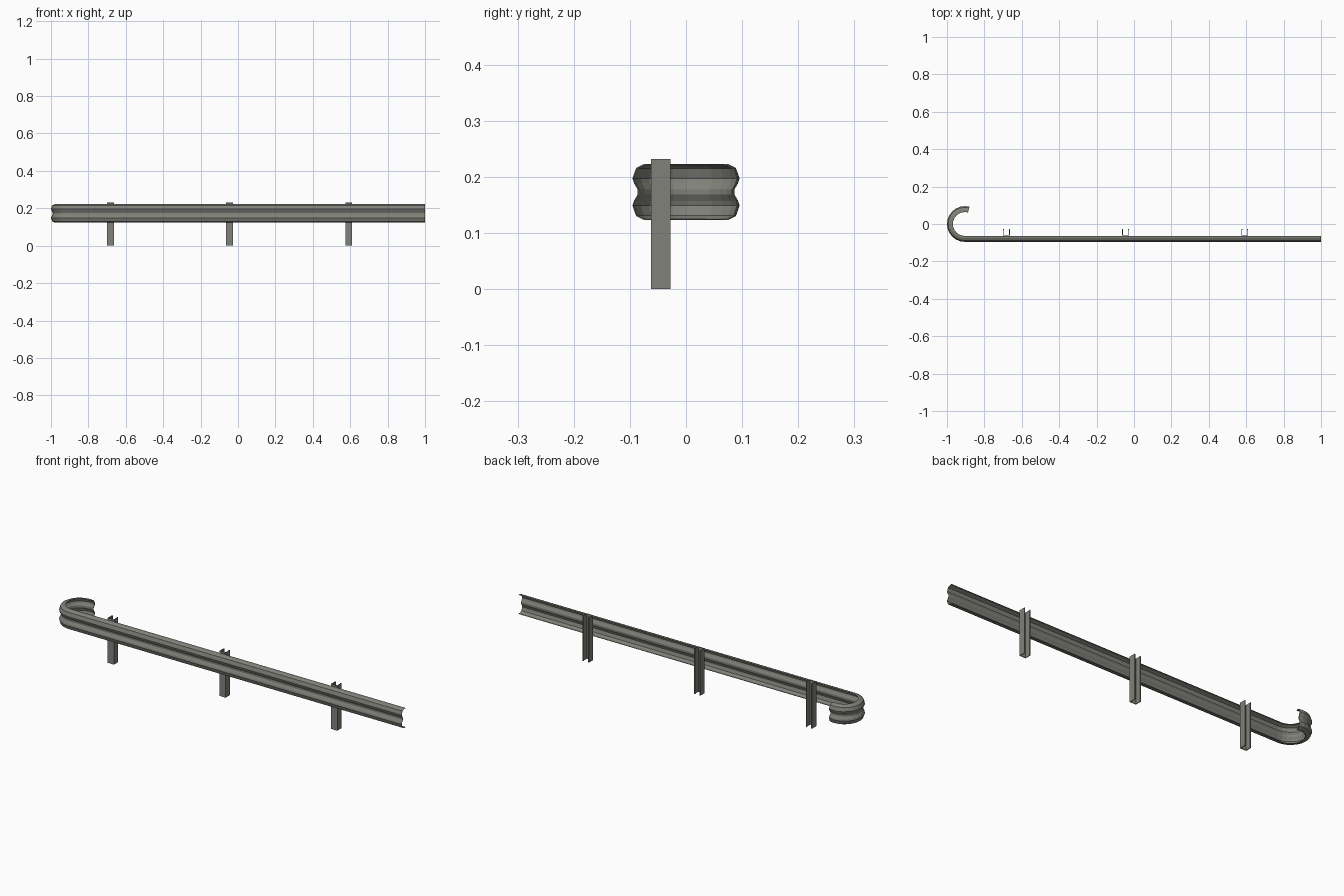
import bpy, bmesh, math

if "Cube" in bpy.data.objects:
    bpy.data.objects.remove(bpy.data.objects["Cube"])

steel = bpy.data.materials.new("warm_grey_steel")
steel.diffuse_color = (0.22, 0.22, 0.195, 1)
steel.use_nodes = True
steel.node_tree.nodes["Principled BSDF"].inputs["Base Color"].default_value = steel.diffuse_color


def make_object(name, bm, thickness):
    """Turn a bmesh sheet into an object with a thin metal thickness."""
    me = bpy.data.meshes.new(name)
    bm.to_mesh(me)
    bm.free()
    me.materials.append(steel)
    ob = bpy.data.objects.new(name, me)
    bpy.context.collection.objects.link(ob)
    mod = ob.modifiers.new("sheet_thickness", 'SOLIDIFY')
    mod.thickness = thickness
    mod.offset = -1
    mod.use_even_offset = True
    return ob


def loft(rows):
    """Bridge rows of points into a quad sheet."""
    bm = bmesh.new()
    grid = [[bm.verts.new(p) for p in row] for row in rows]
    for a, b in zip(grid, grid[1:]):
        for i in range(len(a) - 1):
            bm.faces.new((a[i], b[i], b[i + 1], a[i + 1]))
    return bm


# Rail: double-wave profile (distance from curl axis, height from mid line)
MID = 0.173
half = [(0.064, 0.050), (0.076, 0.0495), (0.089, 0.043), (0.0955, 0.024),
        (0.0925, 0.015), (0.086, 0.004)]
profile = half + [(r, -h) for r, h in reversed(half)]

# Straight run, then a curl round the left end
CX = -0.9045
rows = [[(1.0, -r, MID + h) for r, h in profile]]
STEPS = 13
for i in range(STEPS + 1):
    a = math.radians(270 - 195 * i / STEPS)
    rows.append([(CX + r * math.cos(a), r * math.sin(a), MID + h) for r, h in profile])
rail_bm = loft(rows)
for f in rail_bm.faces:
    f.normal_update()
# outer side must face the front
front = max(rail_bm.faces, key=lambda f: f.calc_area())
if front.normal.y > 0:
    bmesh.ops.reverse_faces(rail_bm, faces=rail_bm.faces[:])
make_object("guard_rail", rail_bm, 0.002)

# Posts: channel sections open to the back, with small inturned lips
W, Y0, Y1, LIP = 0.018, -0.062, -0.028, 0.005
section = [(-W + LIP, Y1), (-W, Y1), (-W, Y0), (W, Y0), (W, Y1), (W - LIP, Y1)]
for n, x in enumerate((-0.682, -0.045, 0.592)):
    bm = loft([[(x + px, py, z) for px, py in section] for z in (0.232, 0.0)])
    for f in bm.faces:
        f.normal_update()
    web = min(bm.faces, key=lambda f: f.calc_center_median().y)
    if web.normal.y > 0:
        bmesh.ops.reverse_faces(bm, faces=bm.faces[:])
    make_object(f"post_{n + 1}", bm, 0.003)
